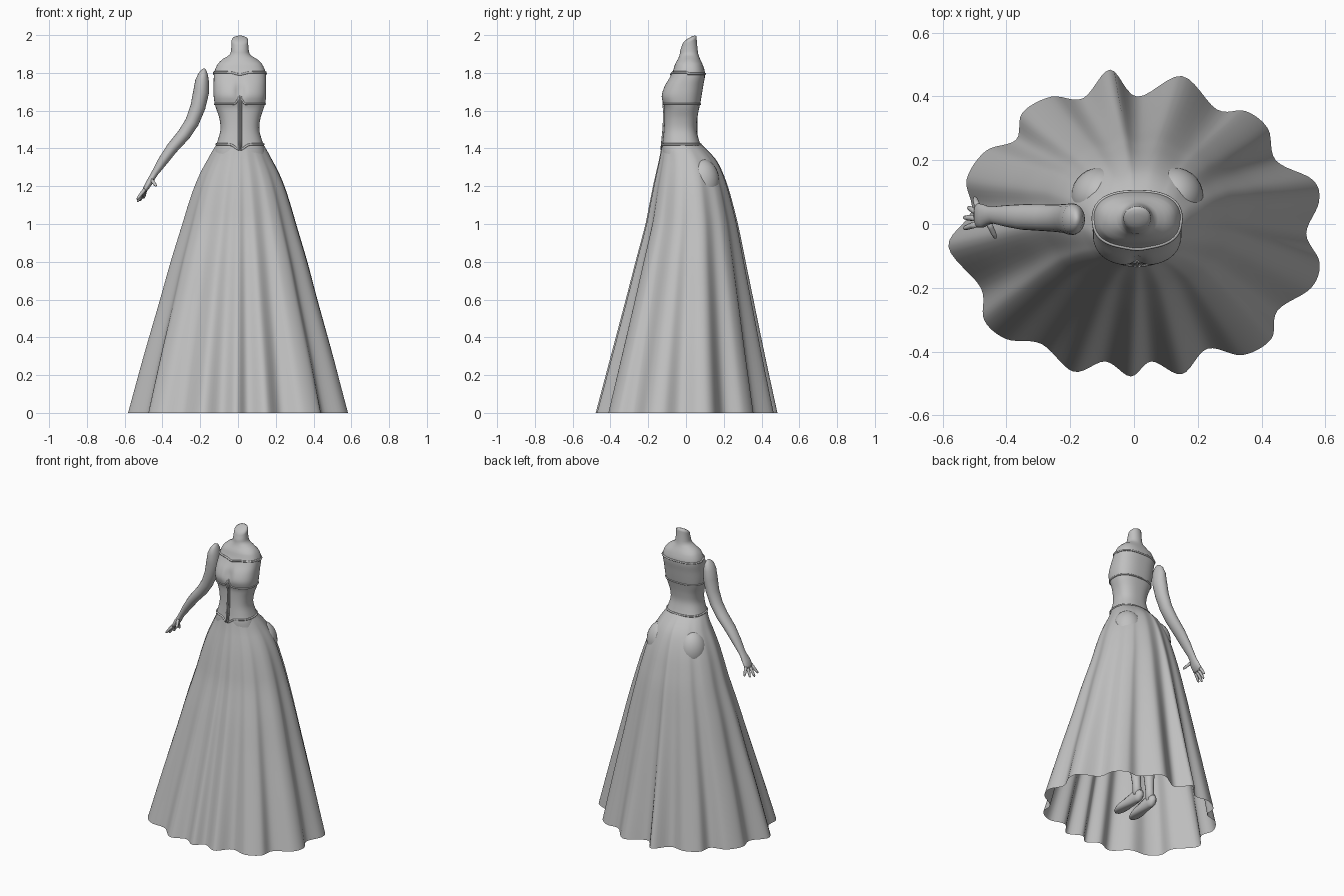
import bpy, bmesh, math
from mathutils import Vector

CX = 0.01  # body centre line
grey = bpy.data.materials.new("soft_grey")
grey.diffuse_color = (0.53, 0.53, 0.53, 1)


def loft(name, rings, closed=False, caps=True):
    """Skin a list of equal-length rings of points."""
    bm = bmesh.new()
    vs = [[bm.verts.new(p) for p in r] for r in rings]
    n = len(rings[0])
    for i in range(len(rings) - (0 if closed else 1)):
        a, b = vs[i], vs[(i + 1) % len(rings)]
        for j in range(n):
            k = (j + 1) % n
            bm.faces.new((a[j], a[k], b[k], b[j]))
    if caps and not closed:
        bm.faces.new(vs[0])
        bm.faces.new(vs[-1])
    bmesh.ops.recalc_face_normals(bm, faces=bm.faces)
    me = bpy.data.meshes.new(name)
    bm.to_mesh(me)
    bm.free()
    for p in me.polygons:
        p.use_smooth = True
    me.materials.append(grey)
    ob = bpy.data.objects.new(name, me)
    bpy.context.collection.objects.link(ob)
    return ob


def tube(name, pts, side, closed=False, n=14, floor=False):
    """pts: (x, y, z, radius, radius along side)"""
    rings, m = [], len(pts)
    side = Vector(side)
    for i, p in enumerate(pts):
        a = pts[(i - 1) % m if closed else max(i - 1, 0)]
        b = pts[(i + 1) % m if closed else min(i + 1, m - 1)]
        t = (Vector(b[:3]) - Vector(a[:3])).normalized()
        s = (side - t * side.dot(t)).normalized()
        o = t.cross(s)
        ring = []
        for j in range(n):
            w = 2 * math.pi * j / n
            q = Vector(p[:3]) + s * (p[4] * math.cos(w)) + o * (p[3] * math.sin(w))
            if floor:
                q.z = max(q.z, 0.0)
            ring.append(q)
        rings.append(ring)
    return loft(name, rings, closed)


def sample(rows, z):
    """Smooth interpolation in a profile table sorted by descending z."""
    z = min(max(z, rows[-1][0]), rows[0][0])
    i = next(k for k in range(len(rows) - 1) if z >= rows[k + 1][0])

    def slope(k, c):
        a, b = rows[max(k - 1, 0)], rows[min(k + 1, len(rows) - 1)]
        return (b[c] - a[c]) / (b[0] - a[0])
    p, q = rows[i], rows[i + 1]
    h = q[0] - p[0]
    t = (z - p[0]) / h
    return [(2*t**3 - 3*t*t + 1) * p[c] + (t**3 - 2*t*t + t) * h * slope(i, c)
            + (3*t*t - 2*t**3) * q[c] + (t**3 - t*t) * h * slope(i + 1, c)
            for c in (1, 2, 3)]


# ---- torso: z, half width, front y, back y
TORSO = [(1.975, .043, -.018, .055), (1.93, .046, -.03, .060), (1.895, .055, -.034, .066),
         (1.875, .088, -.042, .074), (1.85, .115, -.056, .086), (1.81, .134, -.070, .099),
         (1.78, .138, -.085, .100), (1.73, .139, -.115, .091), (1.68, .139, -.131, .083),
         (1.64, .134, -.123, .076), (1.615, .127, -.115, .070), (1.56, .109, -.114, .060),
         (1.50, .103, -.117, .056), (1.44, .118, -.123, .070), (1.40, .132, -.128, .085),
         (1.30, .155, -.125, .125), (1.20, .165, -.120, .140), (1.10, .155, -.090, .130)]


def torso_pt(z, a):
    hx, yf, yb = sample(TORSO, z)
    c, s = math.cos(a), math.sin(a)
    e = 0.8 if z < 1.86 else 0.95
    x = math.copysign(abs(c) ** e, c) * hx
    y = (yf + yb) / 2 + math.copysign(abs(s) ** e, s) * (yb - yf) / 2
    if s < 0:  # hollow between the breasts
        y += 0.022 * math.exp(-(x / .022) ** 2 - ((z - 1.70) / .05) ** 2)
    # slanted neck top
    dz = max(0, (z - 1.90) / .075) * 0.55 * (y - 0.018)
    return Vector((x + CX, y, z + dz))


A = [2 * math.pi * i / 64 for i in range(64)]
body_rings = [[torso_pt(1.10 + .875 * i / 70, a) for a in A] for i in range(71)]
top = body_rings[-1]
mid = sum(top, Vector()) / 64
body_rings.append([mid + (p - mid) * .75 + Vector((0, 0, .007)) for p in top])
body_rings.append([mid + (p - mid) * .35 + Vector((0, 0, .011)) for p in top])
loft("torso", body_rings)


# ---- bodice trims that follow the torso surface
def trim(name, height, r):
    pts = []
    for i in range(120):
        a = 2 * math.pi * i / 120
        p = torso_pt(1.6, a)
        p = torso_pt(height(p.x - CX, math.sin(a) < 0), a)
        pts.append((p.x, p.y, p.z, r, r))
    tube(name, pts, (0, 0, 1), closed=True, n=8)


trim("neckline_trim", lambda x, f: 1.803 - (.012 * math.exp(-(x / .03) ** 2) if f else .008), .006)
trim("underbust_trim", lambda x, f: 1.635 + (.04 * math.exp(-(x / .014) ** 2) if f else 0), .005)
trim("waist_trim", lambda x, f: 1.422 - (.03 * math.exp(-(x / .03) ** 2) if f else 0), .006)
for k in (-1, 1):  # front fastening
    tube("front_busk", [(CX + k * .006, torso_pt(z, -math.pi / 2).y - .002, z, .006, .005)
                        for z in (1.675, 1.64, 1.60, 1.55, 1.50, 1.45, 1.39)], (1, 0, 0), n=8)

# ---- skirt: profile plus the wavy hem outline
SKIRT = [(1.425, .122, -.127, .078), (1.38, .150, -.135, .125), (1.34, .172, -.143, .160),
         (1.28, .205, -.157, .192), (1.2, .240, -.175, .222), (1.1, .274, -.195, .250),
         (1.0, .304, -.215, .275), (.8, .365, -.268, .315), (.6, .42, -.32, .355),
         (.3, .505, -.40, .415), (0, .585, -.48, .478)]
HEM = [(-.075, .485), (.01, .40), (.15, .465), (.26, .36), (.35, .355), (.42, .30), (.445, .2),
       (.56, .14), (.58, .07), (.54, -.03), (.582, -.12), (.555, -.2), (.45, -.27), (.43, -.36),
       (.34, -.41), (.23, -.39), (.15, -.47), (.055, -.43), (-.01, -.477), (-.09, -.43),
       (-.19, -.462), (-.29, -.375), (-.40, -.36), (-.47, -.30), (-.48, -.2), (-.582, -.07),
       (-.51, .04), (-.525, .14), (-.465, .23), (-.37, .265), (-.35, .35), (-.26, .40), (-.16, .395)]
hem, m = [], len(HEM)
for i in range(m):
    p = [Vector(HEM[(i + d) % m]) for d in (-1, 0, 1, 2)]
    for j in range(6):
        t = j / 6
        hem.append(.5 * (2 * p[1] + (p[2] - p[0]) * t + (2*p[0] - 5*p[1] + 4*p[2] - p[3]) * t * t
                         + (3*p[1] - p[0] - 3*p[2] + p[3]) * t ** 3))
rings = []
for i in range(37):
    z = 1.425 * (1 - (i / 36) ** 1.3)
    hx, yf, yb = sample(SKIRT, z)
    fold = (1 - z / 1.425) ** 0.7
    ring = []
    for h in hem:
        u = Vector((h.x / .585, h.y / .479))
        k = (1 + (u.length - 1) * fold) / u.length
        cx = CX * (z / 1.425)
        ring.append((cx + hx * u.x * k, (yf + yb) / 2 + (yb - yf) / 2 * u.y * k, z))
    rings.append(ring)
loft("skirt", rings, caps=False)

# ---- seat, legs and feet under the skirt
for k, n in ((-1, "right"), (1, "left")):
    X = lambda x: CX + k * x
    tube(n + "_seat", [(X(.115), .085, 1.22 + .125 * math.sin(w), .093 * math.cos(w), .093 * math.cos(w))
                       for w in [math.radians(-88 + 11 * i) for i in range(17)]], (1, 0, 0), n=28)
    tube(n + "_leg", [(X(x), y, z, r, r) for x, y, z, r in
                      ((.08, .03, 1.2, .08), (.078, .03, 1.05, .082), (.07, .03, .85, .068),
                       (.062, .04, .66, .05), (.06, .06, .60, .047), (.06, .08, .42, .049),
                       (.055, .09, .25, .035), (.052, .10, .13, .027), (.052, .105, .04, .03))], (1, 0, 0))
    tube(n + "_foot", [(X(x), y, z, r, w) for x, y, z, r, w in
                       ((.052, .148, .03, .012, .01), (.052, .138, .035, .035, .022),
                        (.052, .105, .045, .045, .03), (.054, .05, .035, .04, .032),
                        (.058, -.01, .022, .03, .039), (.06, -.05, .015, .02, .036),
                        (.06, -.08, .01, .012, .024), (.06, -.09, .008, .006, .01))], (1, 0, 0), floor=True)

# ---- single arm with hand
tube("arm", [(-.179, .015, 1.823, .004, .006), (-.180, .015, 1.815, .013, .022),
             (-.184, .015, 1.795, .025, .038), (-.190, .015, 1.76, .036, .048),
             (-.195, .015, 1.70, .042, .050), (-.212, .017, 1.62, .040, .046),
             (-.243, .018, 1.54, .037, .043), (-.285, .02, 1.475, .035, .042),
             (-.350, .022, 1.40, .031, .040), (-.400, .025, 1.33, .026, .034),
             (-.440, .028, 1.27, .018, .027), (-.455, .027, 1.245, .017, .028),
             (-.472, .025, 1.215, .017, .036), (-.490, .027, 1.185, .014, .038),
             (-.497, .027, 1.173, .007, .034)], (0, 1, 0), n=20)
FINGERS = [((-.490, .055, 1.185), (-.500, .083, 1.135)), ((-.492, .037, 1.18), (-.520, .052, 1.122)),
           ((-.493, .018, 1.18), (-.534, .020, 1.117)), ((-.492, .000, 1.185), (-.535, -.014, 1.130)),
           ((-.458, .008, 1.235), (-.433, -.045, 1.200))]
for a, b in FINGERS:
    a, b = Vector(a), Vector(b)
    pts = [(*a.lerp(b, t), r, r) for t, r in ((0, .010), (.35, .0095), (.7, .0085), (.93, .006), (1, .002))]
    tube("finger", pts, (0, 1, 0.3), n=8)
